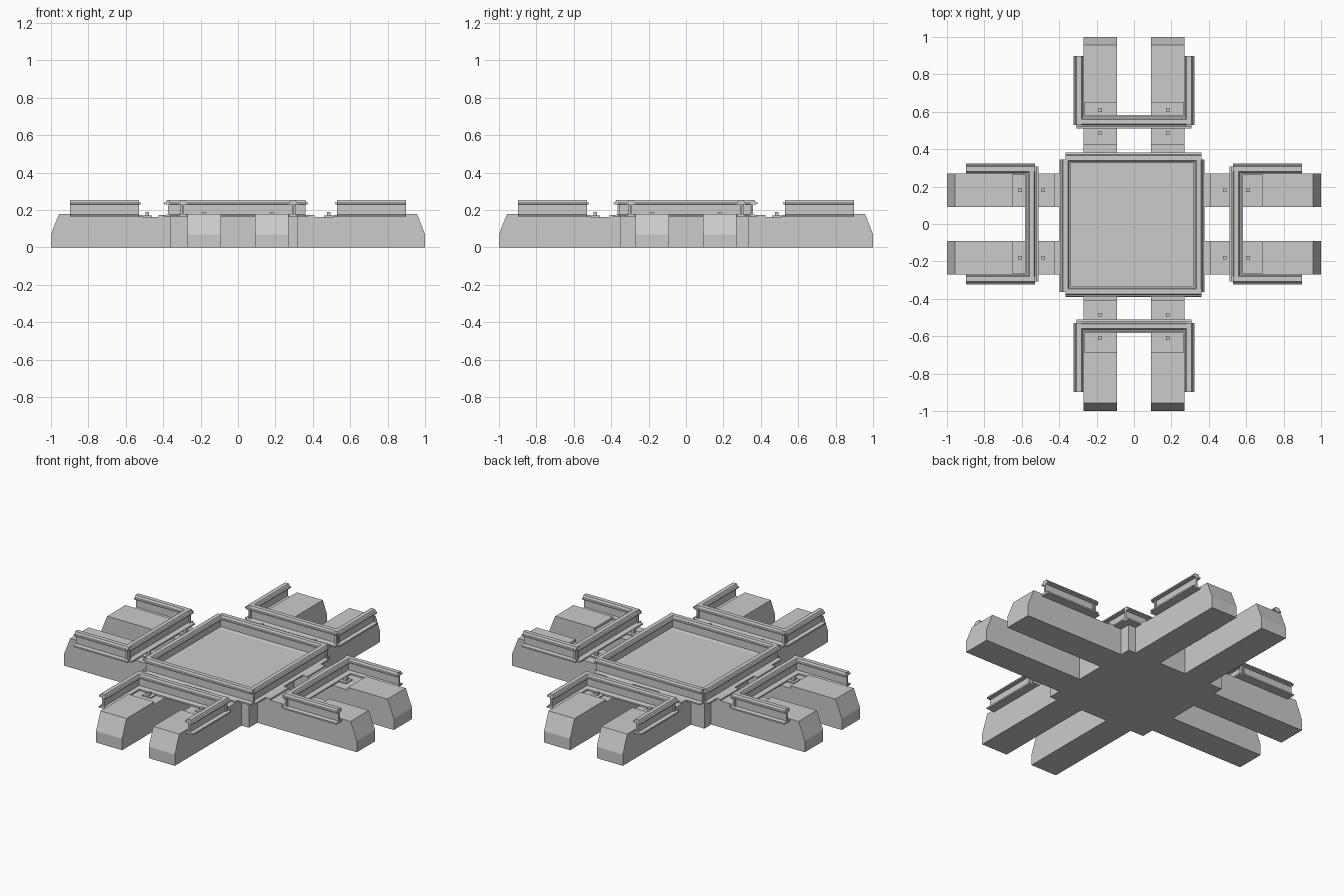
import bpy, bmesh, math
from mathutils import Matrix, Vector

if "Cube" in bpy.data.objects:
    bpy.data.objects.remove(bpy.data.objects["Cube"])

def add_object(name, bm):
    bmesh.ops.recalc_face_normals(bm, faces=bm.faces)
    me = bpy.data.meshes.new(name)
    bm.to_mesh(me)
    bm.free()
    ob = bpy.data.objects.new(name, me)
    bpy.context.collection.objects.link(ob)
    return ob

def prism(bm, profile, start, direction, length, rot):
    """Extrude a (side, height) profile along a horizontal direction."""
    d = Vector(direction).normalized()
    side = Vector((-d.y, d.x, 0))
    rings = []
    for t in (0, length):
        rings.append([bm.verts.new(rot @ (Vector(start) + d * t + side * s + Vector((0, 0, z))))
                      for s, z in profile])
    a, b = rings
    n = len(profile)
    bm.faces.new(a)
    bm.faces.new(b[::-1])
    for i in range(n):
        j = (i + 1) % n
        bm.faces.new((a[i], b[i], b[j], a[j]))

def box(bm, x0, x1, y0, y1, z0, z1, rot=Matrix()):
    prism(bm, [(y0, z0), (y1, z0), (y1, z1), (y0, z1)], (x0, 0, 0), (1, 0, 0), x1 - x0, rot)

def rail_profile(foot):
    half = [(foot, 0.163), (foot, 0.172), (0.006, 0.176), (0.006, 0.228), (0.028, 0.231),
            (0.028, 0.239), (0.019, 0.241), (0.013, 0.253)]
    return half + [(-s, z) for s, z in reversed(half)]

# Central block with the recessed deck
bm = bmesh.new()
box(bm, -0.36, 0.32, -0.35, 0.335, 0, 0.172)
add_object("centre_block", bm)

# Square rail frame around the deck
bm = bmesh.new()
P = rail_profile(0.03)
I = Matrix()
for y in (-0.36, 0.353):
    prism(bm, P, (-0.365, y, 0), (1, 0, 0), 0.726, I)
for x in (-0.367, 0.346):
    prism(bm, P, (x, -0.364, 0), (0, 1, 0), 0.71, I)
add_object("centre_rail_frame", bm)

# Four sides: two feet, bolts and a U-shaped rail on each
for k, side in enumerate(("right", "back", "left", "front")):
    rot = Matrix.Rotation(k * math.pi / 2, 4, 'Z')
    n0, n1 = (0.425, 0.65) if side in ("left", "back") else (0.41, 0.687)
    # foot outline along its length, with sloped end and shallow rail seat
    outline = [(0.3, 0), (1, 0), (1, 0.07), (0.957, 0.179), (n1, 0.179),
               (n1, 0.163), (n0, 0.163), (n0, 0.172), (0.3, 0.172)]
    bm = bmesh.new()
    for y in (-0.18, 0.18):
        prism(bm, [(-s, z) for s, z in outline], (0, y - 0.089, 0), (0, 1, 0), 0.178, rot)
    add_object(side + "_feet", bm)

    bm = bmesh.new()
    for y in (-0.18, 0.18):
        for x in (0.485, 0.61):
            box(bm, x - 0.024, x + 0.024, y - 0.03, y + 0.03, 0.16, 0.17, rot)
            box(bm, x - 0.01, x + 0.01, y - 0.01, y + 0.01, 0.168, 0.188, rot)
    add_object(side + "_clamp_bolts", bm)

    bm = bmesh.new()
    prism(bm, rail_profile(0.037), (0.547, -0.307, 0), (0, 1, 0), 0.614, rot)
    for y in (-0.294, 0.294):
        prism(bm, rail_profile(0.029), (0.53, y, 0), (1, 0, 0), 0.367, rot)
    add_object(side + "_u_rail", bm)
